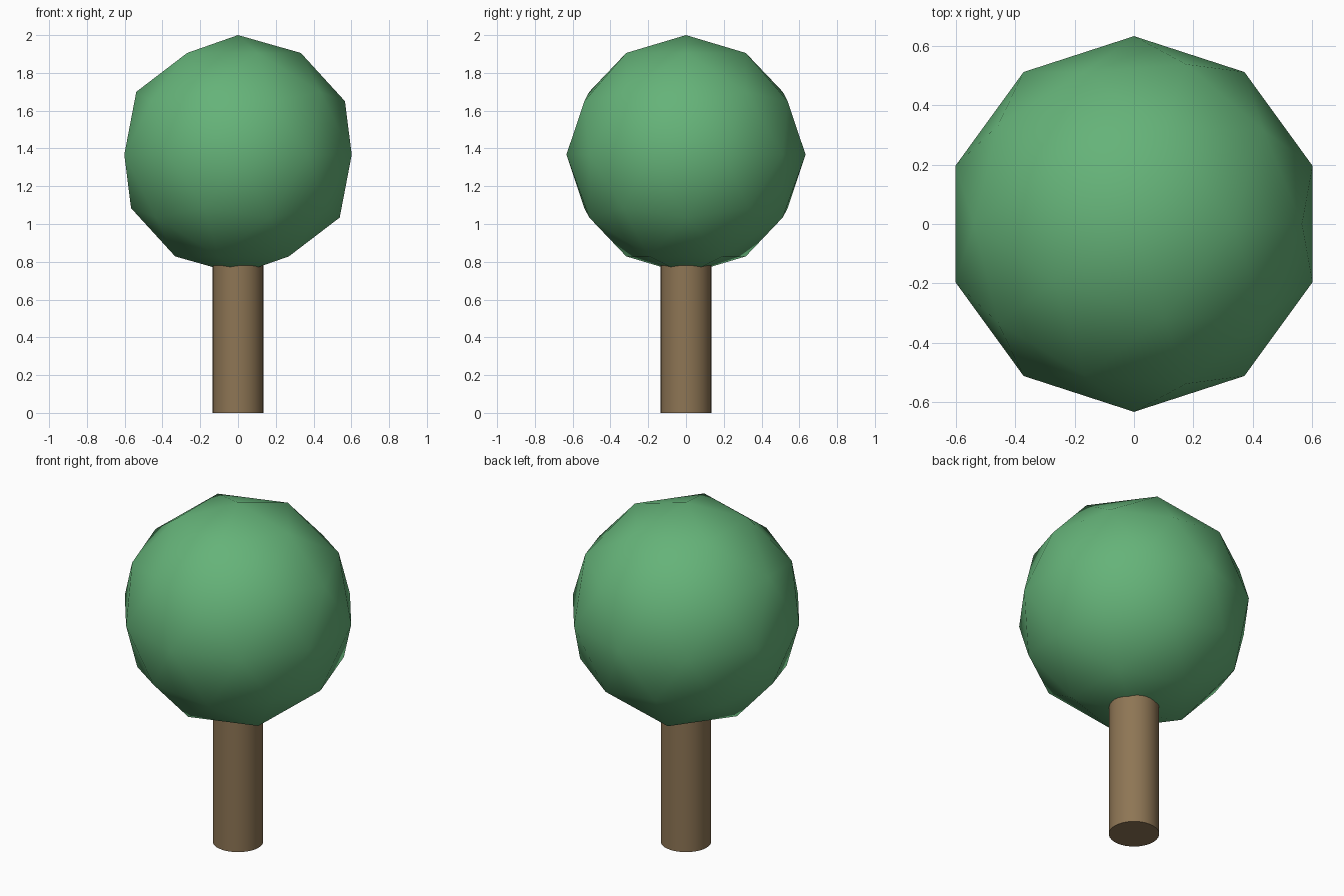
import bpy
import math

if "Cube" in bpy.data.objects:
    bpy.data.objects.remove(bpy.data.objects["Cube"])


def finish(name, color, angle):
    """Name the active object, colour it and shade it smooth."""
    obj = bpy.context.object
    obj.name = name
    mat = bpy.data.materials.new(name + "_colour")
    mat.diffuse_color = (*color, 1.0)
    mat.use_nodes = True
    mat.node_tree.nodes["Principled BSDF"].inputs["Base Color"].default_value = mat.diffuse_color
    obj.data.materials.append(mat)
    bpy.ops.object.shade_smooth_by_angle(angle=math.radians(angle))
    return obj


TRUNK_RADIUS = 0.135
TRUNK_HEIGHT = 1.0      # top is hidden inside the crown
CROWN_RADIUS = 0.633

# Trunk: round post with sharp end rims
bpy.ops.mesh.primitive_cylinder_add(vertices=32, radius=TRUNK_RADIUS, depth=TRUNK_HEIGHT,
                                    location=(0, 0, TRUNK_HEIGHT / 2))
finish("trunk", (0.27, 0.18, 0.09), 30)

# Crown: low-poly ball, smooth shaded
bpy.ops.mesh.primitive_ico_sphere_add(subdivisions=2, radius=CROWN_RADIUS,
                                      location=(0, 0, 2.0 - CROWN_RADIUS))
finish("crown", (0.13, 0.45, 0.19), 60)
